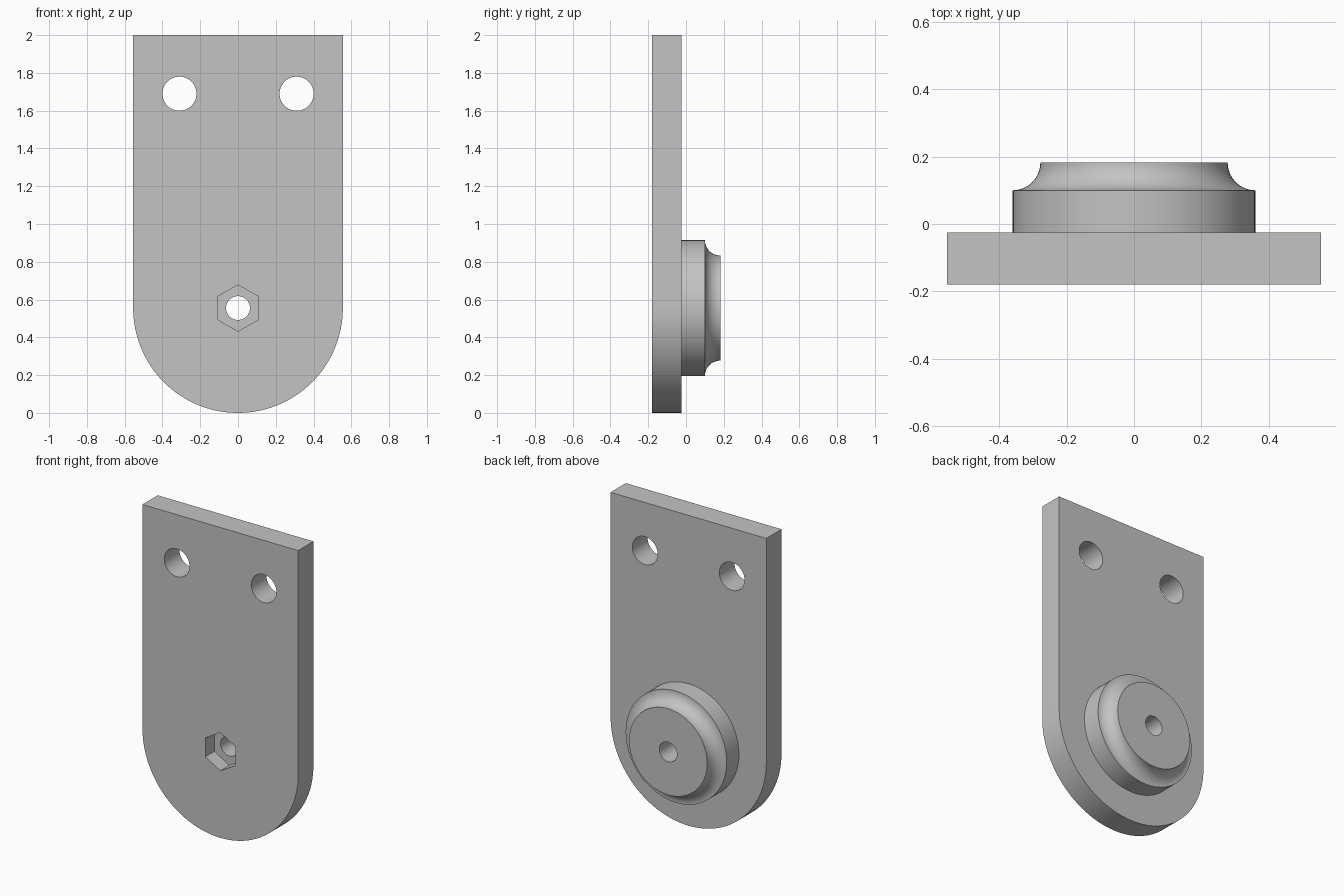
import bpy, bmesh
from math import sin, cos, pi, radians

cube = bpy.data.objects.get("Cube")
if cube:
    bpy.data.objects.remove(cube, do_unlink=True)

FRONT, REAR = -0.18, -0.025      # plate faces
WIDTH, HEIGHT = 0.555, 2.0       # half width, also the radius of the round end
AXIS_Z = WIDTH                   # height of the boss axis
STEP, COVE = 0.1, 0.082          # top of boss wall, cove radius
BOSS_R = 0.36
SIDES = 96

grey = bpy.data.materials.new("plain grey")
grey.use_nodes = True
colour = (0.55, 0.55, 0.55, 1)
grey.diffuse_color = colour
grey.node_tree.nodes["Principled BSDF"].inputs["Base Color"].default_value = colour


def circle(r, x=0, z=AXIS_Z, sides=SIDES):
    return [(x + r * cos(pi / 2 + 2 * pi * i / sides),
             z + r * sin(pi / 2 + 2 * pi * i / sides)) for i in range(sides)]


def loft(name, sections):
    """Closed solid through (outline, y) sections."""
    bm = bmesh.new()
    loops = [[bm.verts.new((x, y, z)) for x, z in pts] for pts, y in sections]
    n = len(loops[0])
    for a, b in zip(loops, loops[1:]):
        for i in range(n):
            j = (i + 1) % n
            bm.faces.new((a[i], a[j], b[j], b[i]))
    bm.faces.new(loops[0])
    bm.faces.new(loops[-1])
    bmesh.ops.recalc_face_normals(bm, faces=bm.faces)
    mesh = bpy.data.meshes.new(name)
    bm.to_mesh(mesh)
    bm.free()
    mesh.materials.append(grey)
    obj = bpy.data.objects.new(name, mesh)
    bpy.context.collection.objects.link(obj)
    return obj


def combine(target, tool, operation):
    bpy.context.view_layer.objects.active = target
    mod = target.modifiers.new(operation, 'BOOLEAN')
    mod.operation, mod.solver, mod.object = operation, 'EXACT', tool
    bpy.ops.object.modifier_apply(modifier=mod.name)
    bpy.data.objects.remove(tool, do_unlink=True)


# Plate with a round lower end
arc = [(WIDTH * cos(pi + pi * i / SIDES), AXIS_Z + WIDTH * sin(pi + pi * i / SIDES))
       for i in range(SIDES + 1)]
outline = arc + [(WIDTH, HEIGHT), (-WIDTH, HEIGHT)]
plate = loft("mounting_plate", [(outline, FRONT), (outline, REAR)])

# Round boss on the rear with a concave cove around its rim
profile = [(BOSS_R, REAR - 0.05), (BOSS_R, STEP)]
for i in range(1, 17):
    a = pi / 2 * i / 16
    profile.append((BOSS_R - COVE * sin(a), STEP + COVE - COVE * cos(a)))
boss = loft("boss", [(circle(r), y) for r, y in profile])
combine(plate, boss, 'UNION')

# Bolt bore, hexagonal nut pocket and the two upper holes
cuts = [(circle(0.063), 0.3), (circle(0.123, sides=6), FRONT + 0.092)]
cuts += [(circle(0.09, x, 1.69), 0.3) for x in (-0.31, 0.31)]
for pts, depth in cuts:
    combine(plate, loft("cutter", [(pts, FRONT - 0.1), (pts, depth)]), 'DIFFERENCE')

bpy.ops.object.select_all(action='DESELECT')
plate.select_set(True)
bpy.context.view_layer.objects.active = plate
bpy.ops.object.shade_smooth_by_angle(angle=radians(30))
